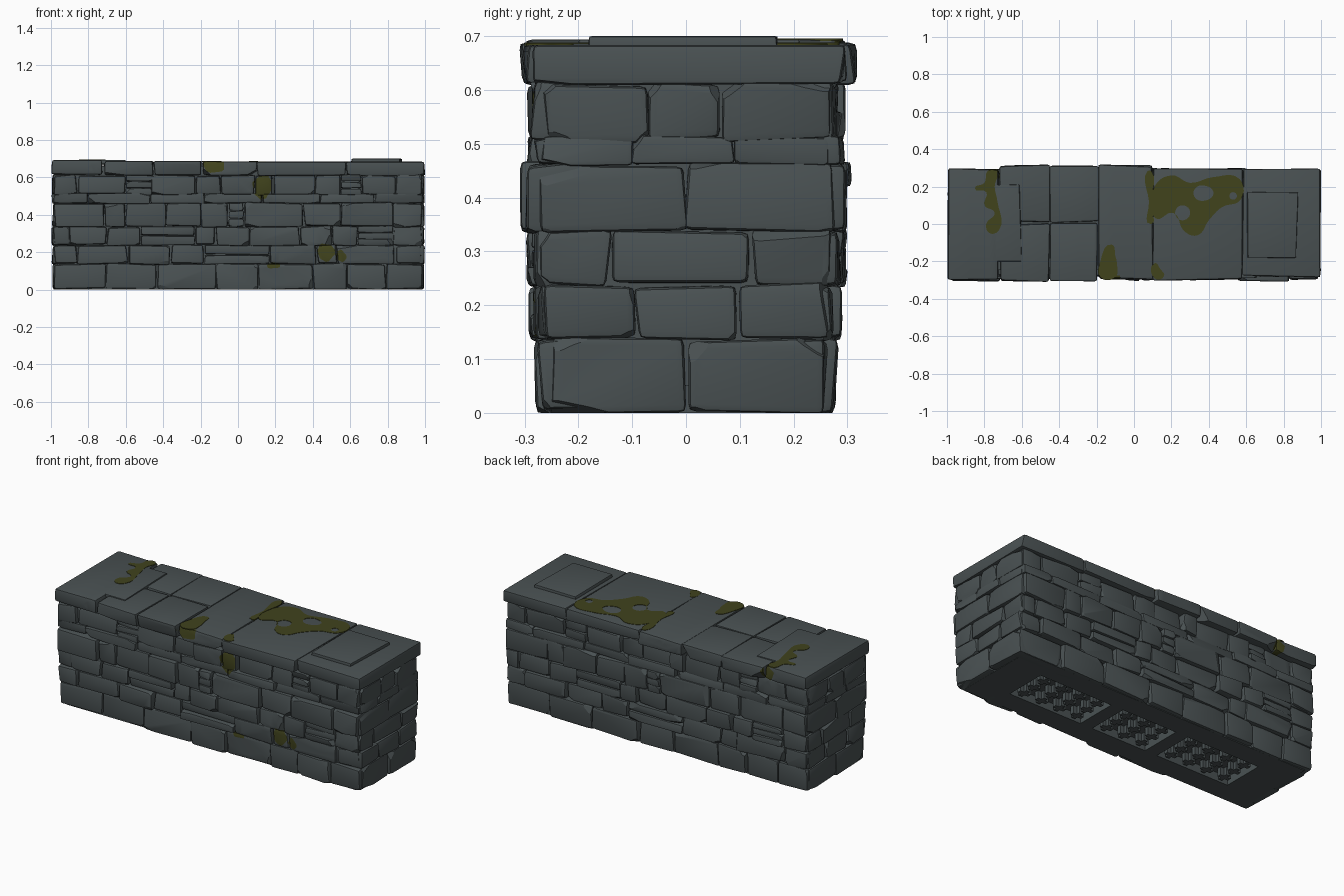
import bpy, bmesh, math, random
from mathutils import Vector

random.seed(11)
uni = random.uniform
if "Cube" in bpy.data.objects:
    bpy.data.objects.remove(bpy.data.objects["Cube"])


def material(name, rgb):
    mat = bpy.data.materials.new(name)
    mat.use_nodes = True
    mat.diffuse_color = (*rgb, 1)
    mat.node_tree.nodes["Principled BSDF"].inputs["Base Color"].default_value = (*rgb, 1)
    return mat


STONE = material("slate_grey", (0.068, 0.083, 0.086))
MOSS = material("moss_olive", (0.052, 0.056, 0.012))

# Moss patches on the long sides: x, z, half width, half height, side
PATCHES = [(-.13, .67, .065, .045, -1), (.13, .55, .05, .075, -1),
           (.47, .2, .05, .05, -1), (.55, .18, .03, .03, -1),
           (.19, .13, .035, .018, -1), (-.74, .65, .04, .045, 1)]


def finish(name, bm):
    bmesh.ops.recalc_face_normals(bm, faces=bm.faces)
    mesh = bpy.data.meshes.new(name)
    bm.to_mesh(mesh)
    bm.free()
    mesh.materials.append(STONE)
    mesh.materials.append(MOSS)
    obj = bpy.data.objects.new(name, mesh)
    bpy.context.collection.objects.link(obj)
    bpy.ops.object.select_all(action='DESELECT')
    obj.select_set(True)
    bpy.context.view_layer.objects.active = obj
    bpy.ops.object.shade_smooth_by_angle(angle=math.radians(22))
    return obj


def box(bm, lo, hi):
    lo, hi = Vector(lo), Vector(hi)
    verts = bmesh.ops.create_cube(bm, size=1)["verts"]
    for v in verts:
        v.co = Vector((v.co[i] + .5) * (hi[i] - lo[i]) + lo[i] for i in range(3))
    return verts


def cut(bm, point, normal, remove):
    bmesh.ops.bisect_plane(bm, geom=bm.verts[:] + bm.edges[:] + bm.faces[:],
                           dist=1e-5, plane_co=point, plane_no=normal,
                           clear_outer=remove)
    if remove:
        bmesh.ops.holes_fill(bm, edges=[e for e in bm.edges if e.is_boundary], sides=0)


def paint_moss(bm, lo, hi, side):
    """Cut oval outlines into a stone and colour the faces inside them."""
    for x, z, w, h, s in PATCHES:
        if s != side or x + w < lo[0] or x - w > hi[0] or z + h < lo[2] or z - h > hi[2]:
            continue
        centre, planes = Vector((x, 0, z)), []
        for k in range(9):
            a = math.tau * k / 9
            reach = uni(.8, 1.1)
            p = centre + Vector((w * math.cos(a), 0, h * math.sin(a))) * reach
            n = Vector((math.cos(a) / w, 0, math.sin(a) / h)).normalized()
            planes.append((p, n))
            cut(bm, p, n, False)
        for f in bm.faces:
            c = f.calc_center_median()
            if c.y * side > .22 and all((c - p).dot(n) < 0 for p, n in planes):
                f.material_index = 1


def stone(target, lo, hi, axis, side, chips=4, flat_top=False):
    """One rough block: jittered box, worn edges, chiselled corners."""
    bm = bmesh.new()
    mid = (Vector(lo) + Vector(hi)) / 2
    half = (Vector(hi) - Vector(lo)) / 2
    small = min(half)
    for v in box(bm, lo, hi):
        for i in range(3):
            out = 1 if v.co[i] > mid[i] else -1
            if i == axis:
                v.co[i] -= out * uni(0, .016)
            elif not (flat_top and i == 2 and out > 0):
                v.co[i] += out * uni(-.2, .1) * min(small, .05)
    bmesh.ops.bevel(bm, geom=bm.edges[:], offset=min(.014, small * .35),
                    segments=2, profile=.6, affect='EDGES')
    for _ in range(chips):
        weight = [uni(.05, 1) for i in range(3)]
        sign = [random.choice((-1, 1)) for i in range(3)]
        sign[axis] = side
        if flat_top:
            sign[2] = -1
        weight[axis] = uni(.35, 1)
        n = Vector(sign[i] * weight[i] / half[i] for i in range(3))
        corner = Vector(sign[i] * half[i] for i in range(3))
        cut(bm, mid + corner * uni(.78, .93), n.normalized(), True)
    if axis == 1:
        paint_moss(bm, lo, hi, side)
    for v in bm.verts:
        v.co.z = max(v.co.z, 0)
        v.co.x = max(-1, min(1, v.co.x))
    temp = bpy.data.meshes.new("temp")
    bm.to_mesh(temp)
    bm.free()
    target.from_mesh(temp)
    bpy.data.meshes.remove(temp)


# Courses: bottom, top, half depth, joints along the front, joints on the end,
# and which front blocks are stacks of thin slivers
COURSES = [
    (0, .14, .28, [-.71, -.43, -.12, .11, .4, .58, .79], [0], []),
    (.135, .24, .287, [-.86, -.59, -.36, -.18, .17, .42, .53, .84], [-.095, .1], [4]),
    (.235, .34, .295, [-.9, -.7, -.52, -.23, -.12, .06, .33, .5, .64, .83], [-.14, .12], [3, 9]),
    (.335, .465, .303, [-.71, -.6, -.39, -.2, -.05, .03, .35, .55, .83], [0], [5]),
    (.46, .515, .295, [-.8, -.47, -.18, .13, .44, .73], [-.1, .09], []),
    (.505, .615, .291, [-.86, -.6, -.46, -.23, -.09, .09, .19, .41, .55, .66, .84],
     [-.07, .07], [2, 9]),
]


def face_row(bm, z0, z1, depth, joints, slivers, side):
    edges = [-.985] + joints + [.985]
    for i, (a, b) in enumerate(zip(edges, edges[1:])):
        count = random.choice((2, 3)) if i in slivers else 1
        step = (z1 - z0) / count
        for k in range(count):
            reach = depth + uni(-.012, .008)
            ya, yb = sorted((side * reach, side * .17))
            bottom = z0 + k * step
            stone(bm, (a, ya, bottom), (b, yb, bottom + step), 1, side)


for number, (z0, z1, depth, joints, end_joints, slivers) in enumerate(COURSES, 1):
    bm = bmesh.new()
    face_row(bm, z0, z1, depth, joints, slivers, -1)
    # The far side carries the same bond turned half a turn
    face_row(bm, z0, z1, depth, [-x for x in reversed(joints)],
             [len(joints) - i for i in slivers], 1)
    for side in (-1, 1):
        edge = depth - .025
        ys = [-edge] + sorted(side * y for y in end_joints) + [edge]
        for a, b in zip(ys, ys[1:]):
            xa, xb = sorted((side * .8, side))
            stone(bm, (xa, a, z0), (xb, b, z1), 0, side, chips=3)
    finish(f"stone_course_{number}", bm)

# Cap stones: x range, front and back edge, top, lengthwise split
CAPS = [(-1, -.72, -.3, .3, .694, False), (-.72, -.45, -.315, .322, .688, True),
        (-.45, -.19, -.31, .315, .688, True), (-.19, .1, -.3, .32, .686, False),
        (.1, .58, -.307, .305, .684, False), (.58, 1, -.288, .3, .684, False)]
bm = bmesh.new()
for x0, x1, y0, y1, top, split in CAPS:
    if split:
        stone(bm, (x0, y0, .61), (x1, .008, top), 1, -1, 2, True)
        stone(bm, (x0, .004, .61), (x1, y1, top), 1, 1, 2, True)
    else:
        stone(bm, (x0, y0, .61), (x1, y1, top), 1, random.choice((-1, 1)), 3, True)
finish("cap_stones", bm)

# Worn raised layers on the end caps
bm = bmesh.new()
for lo, hi in [((.6, -.18, .67), (.88, .17, .7)), ((-.8, -.2, .67), (-.6, .21, .694))]:
    stone(bm, lo, hi, 0, 1, 0, True)
finish("raised_cap_layers", bm)

# Solid core behind the joints
bm = bmesh.new()
box(bm, (-.965, -.245, .05), (.965, .245, .66))
finish("wall_core", bm)

# Underside frame with three pockets of cross-shaped studs
POCKETS = [(-.74, -.26), (-.18, .18), (.26, .74)]
bm = bmesh.new()
for side in (-1, 1):
    ya, yb = sorted((side * .125, side * .25))
    box(bm, (-.95, ya, 0), (.95, yb, .06))
walls = [-.95] + [x for pocket in POCKETS for x in pocket] + [.95]
for a, b in zip(walls[::2], walls[1::2]):
    box(bm, (a, -.125, 0), (b, .125, .06))
for a, b in POCKETS:
    columns = round((b - a) / .11)
    for i in range(columns):
        x = a + (i + .5) * (b - a) / columns
        for y in (-.08, 0, .08):
            for w, h in ((.035, .012), (.012, .032)):
                box(bm, (x - w, y - h, .004), (x + w, y + h, .06))
finish("underside_frame", bm)


# Moss on the cap tops: smooth closed outlines, further loops are holes
def oval(x, y, w, h):
    return [(x + w * math.cos(k), y + h * math.sin(k)) for k in (0, 1.2, 2.5, 3.8, 5)]


def moss_plate(name, z, *loops):
    curve = bpy.data.curves.new(name, 'CURVE')
    curve.dimensions = '2D'
    curve.fill_mode = 'BOTH'
    curve.extrude = .003
    curve.resolution_u = 5
    for loop in loops:
        spline = curve.splines.new('BEZIER')
        spline.bezier_points.add(len(loop) - 1)
        spline.use_cyclic_u = True
        for point, (x, y) in zip(spline.bezier_points, loop):
            point.co = (x, y, 0)
            point.handle_left_type = point.handle_right_type = 'AUTO'
    curve.materials.append(MOSS)
    obj = bpy.data.objects.new(name, curve)
    obj.location.z = z
    bpy.context.collection.objects.link(obj)
    bpy.ops.object.select_all(action='DESELECT')
    obj.select_set(True)
    bpy.context.view_layer.objects.active = obj
    bpy.ops.object.convert(target='MESH')


moss_plate("large_moss_patch", .683,
           [(.11, .2), (.2, .26), (.3, .22), (.42, .25), (.565, .24), (.57, .13), (.47, .09),
            (.4, .02), (.34, -.06), (.27, -.04), (.21, .06), (.115, .03)],
           oval(.37, .165, .055, .04), oval(.26, .06, .04, .04), oval(.53, .15, .02, .02))
moss_plate("left_moss_patch", .693,
           [(-.85, .19), (-.8, .22), (-.78, .285), (-.735, .28), (-.745, .2), (-.73, .12),
            (-.72, -.03), (-.77, -.05), (-.79, 0), (-.745, .06), (-.8, .1), (-.79, .17)])
moss_plate("front_moss_patch", .685,
           [(-.18, -.2), (-.12, -.11), (-.1, -.17), (-.09, -.22), (-.1, -.285), (-.18, -.285)])
moss_plate("corner_moss_patch", .683, [(.11, -.21), (.14, -.24), (.16, -.28), (.11, -.29)])
moss_plate("joint_moss_strip", .685, [(.07, .28), (.095, .28), (.09, .1), (.09, 0), (.08, .12)])
